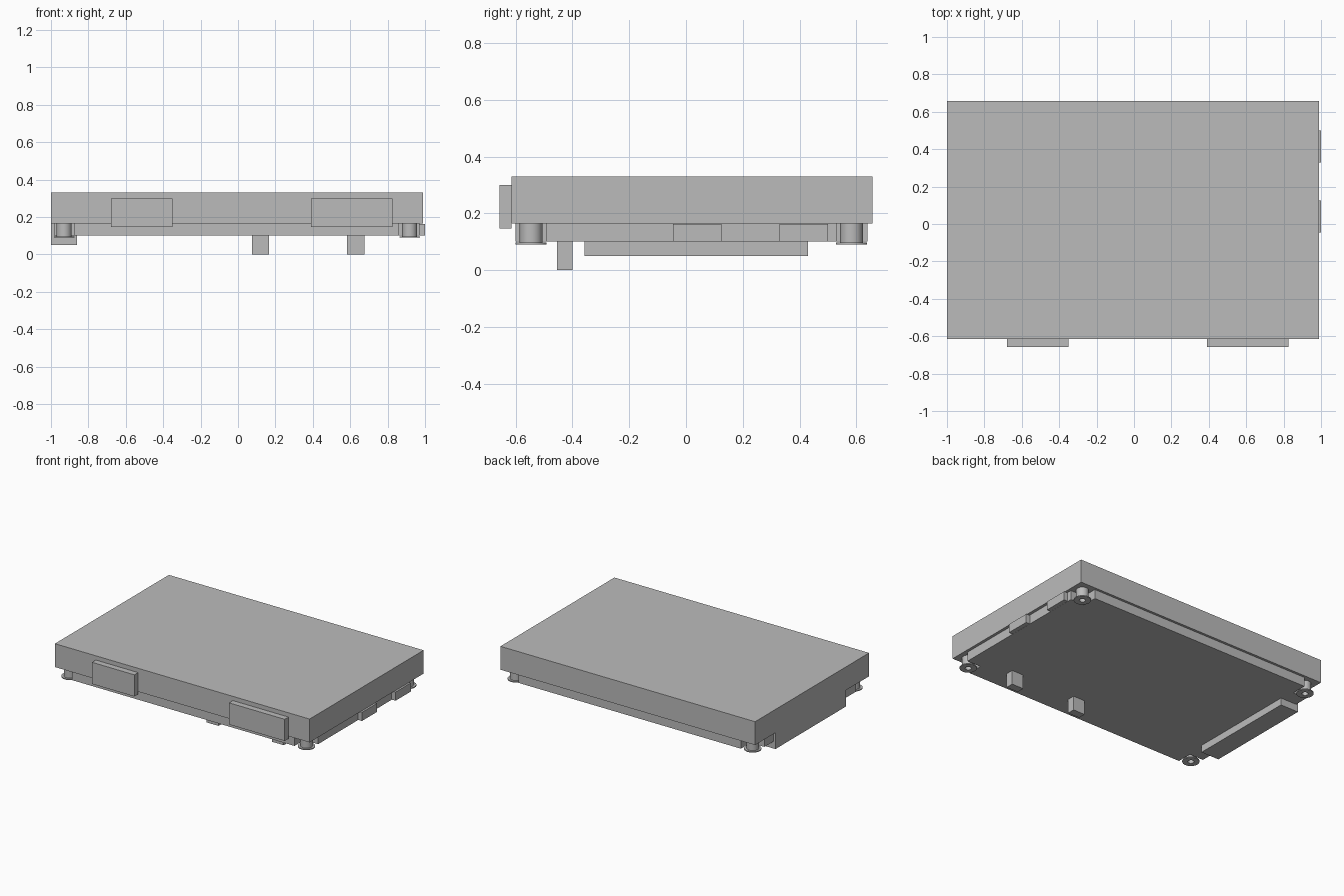
import bpy, bmesh
from math import cos, sin, tau

cube = bpy.data.objects.get("Cube")
if cube:
    bpy.data.objects.remove(cube, do_unlink=True)

# Single flat grey for the whole module
grey = bpy.data.materials.new("light_grey")
grey.use_nodes = True
colour = (0.5, 0.5, 0.5, 1)
grey.diffuse_color = colour
grey.node_tree.nodes["Principled BSDF"].inputs["Base Color"].default_value = colour


def finish(name, bm):
    bmesh.ops.recalc_face_normals(bm, faces=bm.faces)
    mesh = bpy.data.meshes.new(name)
    bm.to_mesh(mesh)
    bm.free()
    mesh.materials.append(grey)
    obj = bpy.data.objects.new(name, mesh)
    bpy.context.collection.objects.link(obj)
    return obj


def prism(name, outline, z0, z1):
    """Extrude a flat outline from z0 up to z1."""
    bm = bmesh.new()
    base = bm.faces.new([bm.verts.new((x, y, z0)) for x, y in outline])
    top = bmesh.ops.extrude_face_region(bm, geom=[base])
    verts = [v for v in top["geom"] if isinstance(v, bmesh.types.BMVert)]
    bmesh.ops.translate(bm, verts=verts, vec=(0, 0, z1 - z0))
    return finish(name, bm)


def box(name, x0, x1, y0, y1, z0, z1):
    return prism(name, [(x0, y0), (x1, y0), (x1, y1), (x0, y1)], z0, z1)


def lathe(name, cx, cy, profile, sides=32):
    """Spin a closed radius/height profile round a vertical axis."""
    bm = bmesh.new()
    rings = []
    for i in range(sides):
        a = tau * i / sides
        rings.append([bm.verts.new((cx + r * cos(a), cy + r * sin(a), z))
                      for r, z in profile])
    n = len(profile)
    for i in range(sides):
        a, b = rings[i], rings[(i + 1) % sides]
        for j in range(n):
            k = (j + 1) % n
            bm.faces.new((a[j], b[j], b[k], a[k]))
    obj = finish(name, bm)
    bpy.ops.object.select_all(action="DESELECT")
    obj.select_set(True)
    bpy.context.view_layer.objects.active = obj
    bpy.ops.object.shade_smooth_by_angle()
    return obj


# Main housing: panel above a thin frame
box("upper_panel", -1, 0.99, -0.615, 0.657, 0.2, 0.33)
box("lower_frame", -1, 0.99, -0.615, 0.657, 0.165, 0.2)

# Underside board with a square notch at each corner for the standoffs
xl, xr, yf, yb, n = -0.985, 0.97, -0.6, 0.64, 0.108
prism("underside_board", [
    (xl + n, yf), (xr - n, yf), (xr - n, yf + n), (xr, yf + n),
    (xr, yb - n), (xr - n, yb - n), (xr - n, yb), (xl + n, yb),
    (xl + n, yb - n), (xl, yb - n), (xl, yf + n), (xl + n, yf + n)],
    0.1, 0.165)

# Flanged standoffs with a screw hole
standoff = [(0.02, 0.09), (0.055, 0.09), (0.055, 0.097), (0.04, 0.097),
            (0.04, 0.166), (0.02, 0.166)]
for side, x in (("right", -0.93), ("left", 0.918)):
    for end, y in (("front", -0.546), ("back", 0.583)):
        lathe(f"standoff_{end}_{side}", x, y, standoff)

# Front plates
box("front_plate_right", -0.68, -0.35, -0.657, -0.615, 0.147, 0.3)
box("front_plate_left", 0.39, 0.825, -0.657, -0.615, 0.147, 0.3)

# Side sockets
for name, y in (("side_socket_front", 0.04), ("side_socket_back", 0.415)):
    box(name, 0.86, 1.0, y - 0.085, y + 0.085, 0.101, 0.162)

# Long connector on the opposite side
box("long_connector", -1, -0.86, -0.357, 0.43, 0.05, 0.165)

# Pegs under the board
for name, x in (("peg_middle", 0.12), ("peg_left", 0.63)):
    box(name, x - 0.046, x + 0.046, -0.455, -0.4, 0, 0.1)
